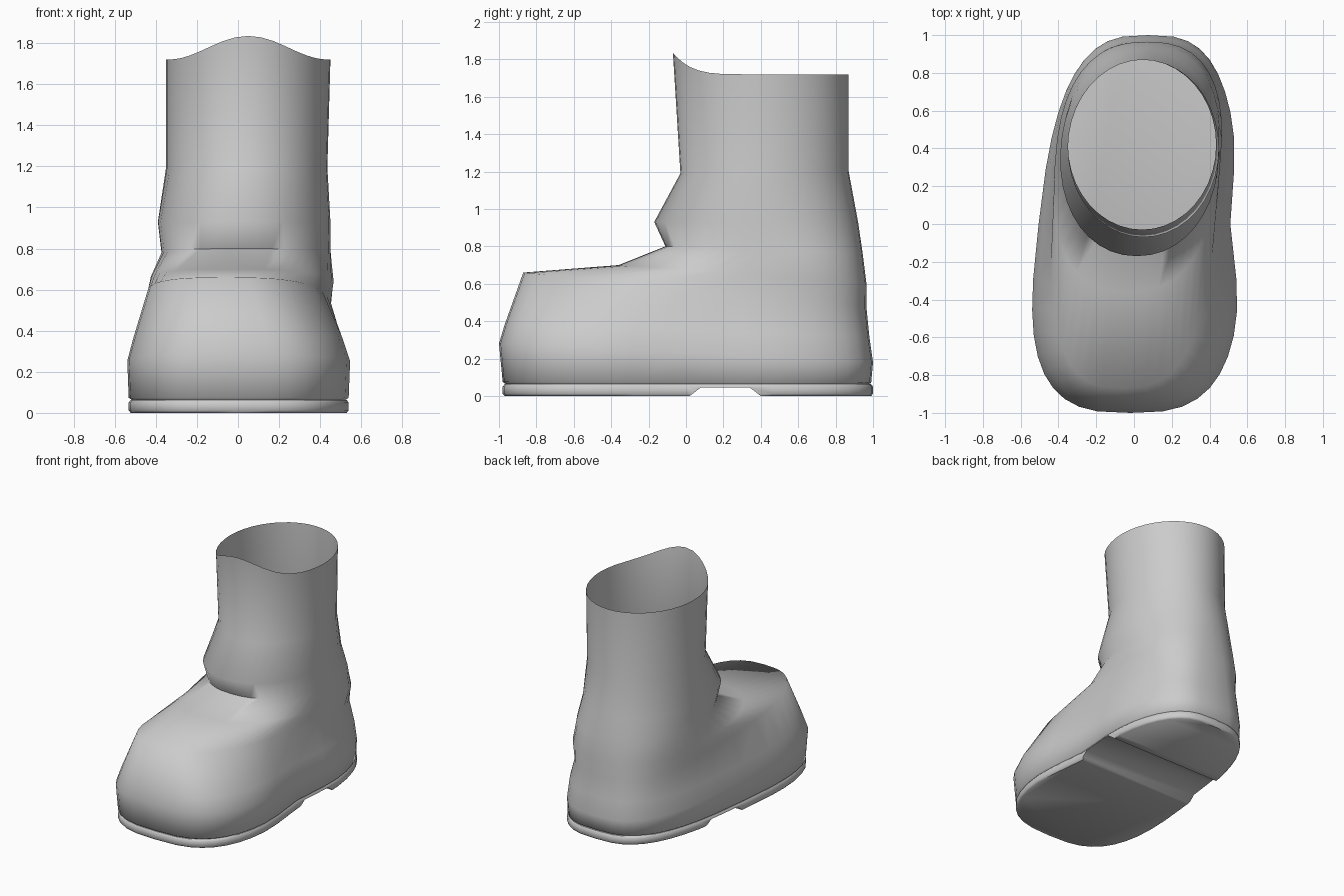
import bpy, bmesh, math

if "Cube" in bpy.data.objects:
    bpy.data.objects.remove(bpy.data.objects["Cube"])

N = 40


def ring(yf, zf, yb, zb, xlf, xrf, xlb, xrb, n, waist=0.0, lip=0.0):
    """Superelliptic loop with its own width at toe and heel, tilted front to back."""
    pts = []
    for i in range(N):
        a = 2 * math.pi * i / N
        c, s = math.cos(a), math.sin(a)
        u = math.copysign(abs(c) ** (2 / n), c)
        v = math.copysign(abs(s) ** (2 / n), s)
        t = (v + 1) / 2
        xl = xlf + (xlb - xlf) * t
        xr = xrf + (xrb - xrf) * t - waist * math.exp(-(v / 0.3) ** 2)
        x = (xl + xr) / 2 + u * (xr - xl) / 2
        z = zf + (zb - zf) * t + lip * max(0, -s) ** 5
        pts.append((x, yf + (yb - yf) * t, z))
    return pts


def loft(name, rings, caps=False):
    bm = bmesh.new()
    loops = [[bm.verts.new(p) for p in r] for r in rings]
    for a, b in zip(loops, loops[1:]):
        for i in range(N):
            j = (i + 1) % N
            bm.faces.new((a[i], a[j], b[j], b[i]))
    if caps:
        bm.faces.new(loops[0][::-1])
        bm.faces.new(loops[-1])
    me = bpy.data.meshes.new(name)
    bm.to_mesh(me)
    bm.free()
    ob = bpy.data.objects.new(name, me)
    bpy.context.collection.objects.link(ob)
    return ob


def smooth(ob, angle):
    bpy.ops.object.select_all(action='DESELECT')
    ob.select_set(True)
    bpy.context.view_layer.objects.active = ob
    bpy.ops.object.shade_smooth_by_angle(angle=math.radians(angle))


# Boot upper: foot, instep fold, ankle and open shaft with a raised front lip
upper = loft("boot_upper", [
    ring(-.95, .055, .96, .055, -.58, .54, -.37, .51, 3.0, .05),
    ring(-.98, .075, .99, .07, -.61, .57, -.39, .54, 3.0, .05),
    ring(-1.0, .28, 1.0, .18, -.62, .58, -.39, .54, 3.0, .05),
    ring(-.97, .38, .98, .32, -.58, .53, -.385, .53, 3.0, .04),
    ring(-.87, .66, .965, .47, -.48, .36, -.38, .51, 2.8),
    ring(-.36, .70, .965, .60, -.46, .39, -.38, .52, 2.5),
    ring(-.11, .80, .945, .76, -.385, .42, -.36, .48, 2.3),
    ring(-.17, .93, .92, .93, -.41, .44, -.37, .46, 2.1),
    ring(-.03, 1.19, .87, 1.20, -.35, .435, -.35, .435, 2),
    ring(-.07, 1.72, .87, 1.72, -.35, .45, -.35, .45, 2, 0, .115),
])
smooth(upper, 80)

# Sole slab with softened edges
sole = loft("sole", [
    ring(-.97, 0, .99, 0, -.60, .56, -.38, .53, 3.0, .05),
    ring(-.98, .012, 1.0, .012, -.61, .57, -.39, .54, 3.0, .05),
    ring(-.98, .05, 1.0, .05, -.61, .57, -.39, .54, 3.0, .05),
    ring(-.97, .063, .99, .063, -.60, .56, -.38, .53, 3.0, .05),
], caps=True)

# Arch notch in front of the heel
bm = bmesh.new()
prof = [(-.006, -.02), (.426, -.02), (.34, .046), (.08, .046)]
f = bm.faces.new([bm.verts.new((-1, y, z)) for y, z in prof])
ext = bmesh.ops.extrude_face_region(bm, geom=[f])
bmesh.ops.translate(bm, vec=(2, 0, 0),
                    verts=[g for g in ext["geom"] if isinstance(g, bmesh.types.BMVert)])
bmesh.ops.recalc_face_normals(bm, faces=bm.faces)
me = bpy.data.meshes.new("arch_cutter")
bm.to_mesh(me)
bm.free()
cutter = bpy.data.objects.new("arch_cutter", me)
bpy.context.collection.objects.link(cutter)
mod = sole.modifiers.new("arch", 'BOOLEAN')
mod.object = cutter
mod.operation = 'DIFFERENCE'
mod.solver = 'EXACT'
bpy.context.view_layer.objects.active = sole
bpy.ops.object.modifier_apply(modifier=mod.name)
bpy.data.objects.remove(cutter)
smooth(sole, 50)
